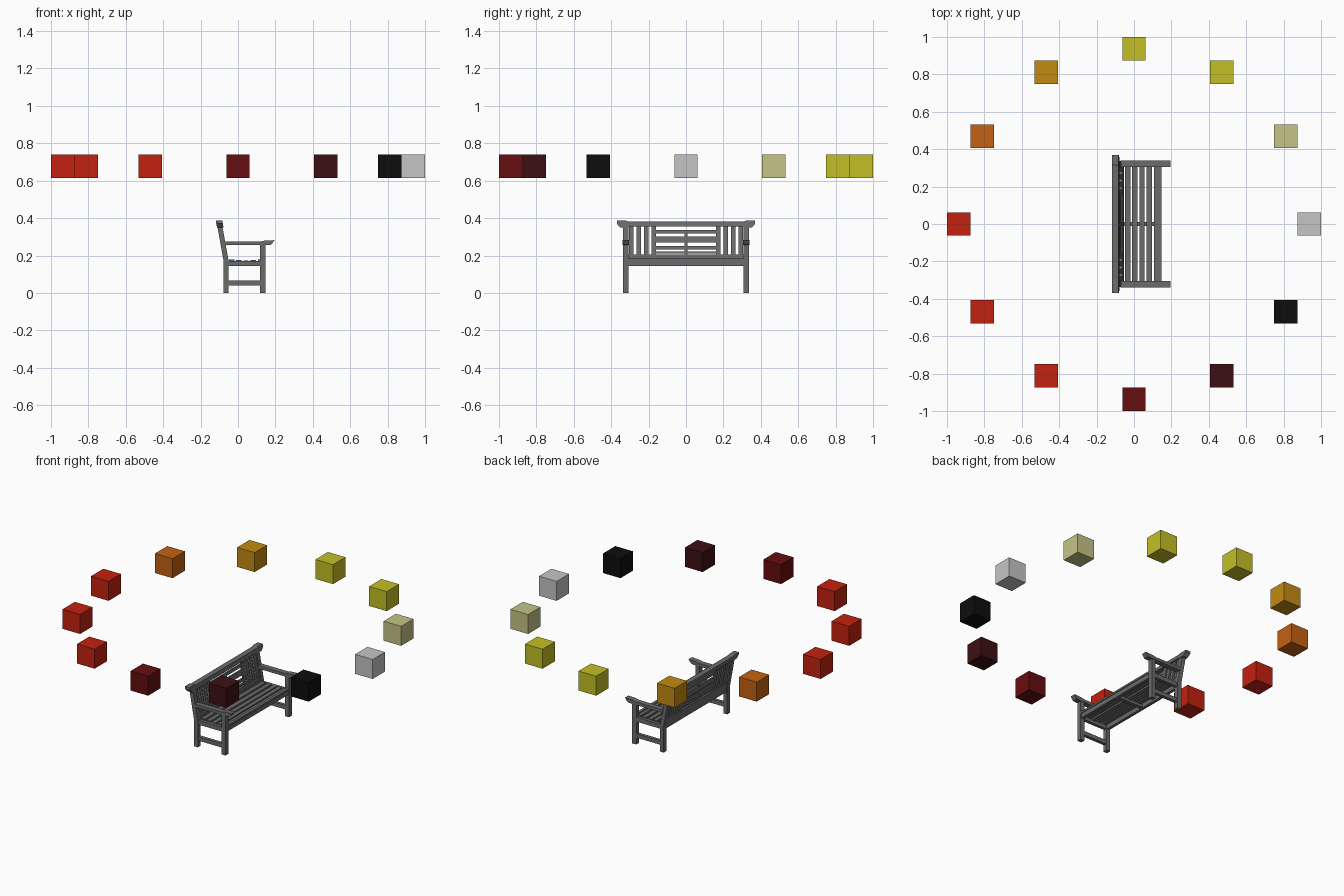
import bpy, bmesh, math

cube = bpy.data.objects.get("Cube")
if cube:
    bpy.data.objects.remove(cube, do_unlink=True)


def material(name, rgb):
    m = bpy.data.materials.new(name)
    m.use_nodes = True
    m.diffuse_color = (*rgb, 1)
    m.node_tree.nodes["Principled BSDF"].inputs["Base Color"].default_value = (*rgb, 1)
    return m


wood = material("bench grey", (.145, .145, .145))
grey = material("light grey", (.56, .56, .56))
khaki = material("pale khaki", (.56, .55, .24))
yellow = material("yellow", (.55, .52, .018))
amber = material("amber", (.55, .26, .005))
orange = material("orange", (.55, .12, .006))
red = material("red", (.55, .015, .005))
dark_red = material("dark red", (.135, .004, .005))
maroon = material("maroon", (.048, .005, .006))
black = material("black", (.004, .004, .004))


def lean(x, z):
    """Shift a point backwards with height along the sloping backrest."""
    return x - .18 * (z - .17)


def prism(name, outline, lo, hi, axis="y", leaning=False, mat=wood):
    """Extrude an outline: (x, z) points along y, or (y, z) points along x."""
    bm = bmesh.new()
    rings = []
    for d in (lo, hi):
        ring = []
        for a, z in outline:
            x, y = (a, d) if axis == "y" else (d, a)
            ring.append(bm.verts.new((lean(x, z) if leaning else x, y, z)))
        rings.append(ring)
        bm.faces.new(ring)
    n = len(outline)
    for i in range(n):
        j = (i + 1) % n
        bm.faces.new((rings[0][i], rings[0][j], rings[1][j], rings[1][i]))
    bmesh.ops.recalc_face_normals(bm, faces=bm.faces)
    mesh = bpy.data.meshes.new(name)
    bm.to_mesh(mesh)
    bm.free()
    mesh.materials.append(mat)
    ob = bpy.data.objects.new(name, mesh)
    bpy.context.collection.objects.link(ob)
    return ob


def box(name, x, y, z, leaning=False, mat=wood):
    outline = [(x[0], z[0]), (x[1], z[0]), (x[1], z[1]), (x[0], z[1])]
    return prism(name, outline, *y, leaning=leaning, mat=mat)


# Ring of floating cubes
ring_colours = [grey, khaki, yellow, yellow, amber, orange,
                red, red, red, dark_red, maroon, black]
half = .0625
for i, mat in enumerate(ring_colours):
    a = math.tau * i / len(ring_colours)
    cx, cy = .9375 * math.cos(a), .9375 * math.sin(a)
    box(f"floating_cube_{i + 1}", (cx - half, cx + half), (cy - half, cy + half),
        (.615, .74), mat=mat)

# Bench ends: legs, posts, arms and stretchers
post = [(-.077, 0), (-.05, 0), (-.05, .17), (lean(-.05, .36), .36),
        (lean(-.077, .36), .36), (-.077, .17)]
arm = [(-.072, .255), (.15, .255), (.178, .258), (.195, .282),
       (.14, .279), (.12, .274), (-.072, .274)]
for side, s in (("left", 1), ("right", -1)):
    y = sorted((s * .307, s * .336))
    inner = sorted((s * .311, s * .331))
    prism(f"{side}_back_post", post, *y)
    box(f"{side}_front_leg", (.118, .147), y, (0, .256))
    prism(f"{side}_armrest", arm, *sorted((s * .305, s * .34)))
    box(f"{side}_stretcher", (-.06, .125), inner, (.041, .067))
    box(f"{side}_seat_rail", (-.06, .125), inner, (.144, .172))

# Seat frame and slats
box("front_seat_rail", (.123, .142), (-.31, .31), (.143, .178))
box("back_seat_rail", (-.073, -.054), (-.31, .31), (.143, .187))
box("middle_seat_bearer", (-.06, .13), (-.011, .011), (.147, .165))
for i in range(5):
    x = -.048 + .0385 * i
    z = .163 + .002 * abs(i - 2)
    box(f"seat_slat_{i + 1}", (x, x + .028), (-.31, .31), (z, z + .011))
box("front_seat_slat", (.128, .147), (-.307, .307), (.172, .184))

# Top rail with shaped ends
half_rail = [(.31, .355), (.318, .35), (.352, .35), (.37, .37),
             (.37, .386), (.318, .386), (.31, .381)]
outline = half_rail + [(-y, z) for y, z in reversed(half_rail)]
prism("top_rail", outline, -.08, -.045, axis="x", leaning=True)

# Backrest: bottom rail, upright side slats and middle lattice
box("back_bottom_rail", (-.074, -.054), (-.31, .31), (.184, .206), leaning=True)
for side, s in (("left", 1), ("right", -1)):
    for i in range(4):
        c = s * (.172 + .0405 * i)
        box(f"{side}_back_slat_{i + 1}", (-.069, -.057), (c - .0125, c + .0125),
            (.2, .36), leaning=True)
for i, z in enumerate(((.212, .222), (.232, .25), (.27, .302), (.318, .336))):
    box(f"lattice_bar_{i + 1}", (-.068, -.058), (-.165, .165), z, leaning=True)
box("lattice_upright", (-.067, -.059), (-.008, .008), (.2, .336), leaning=True)
